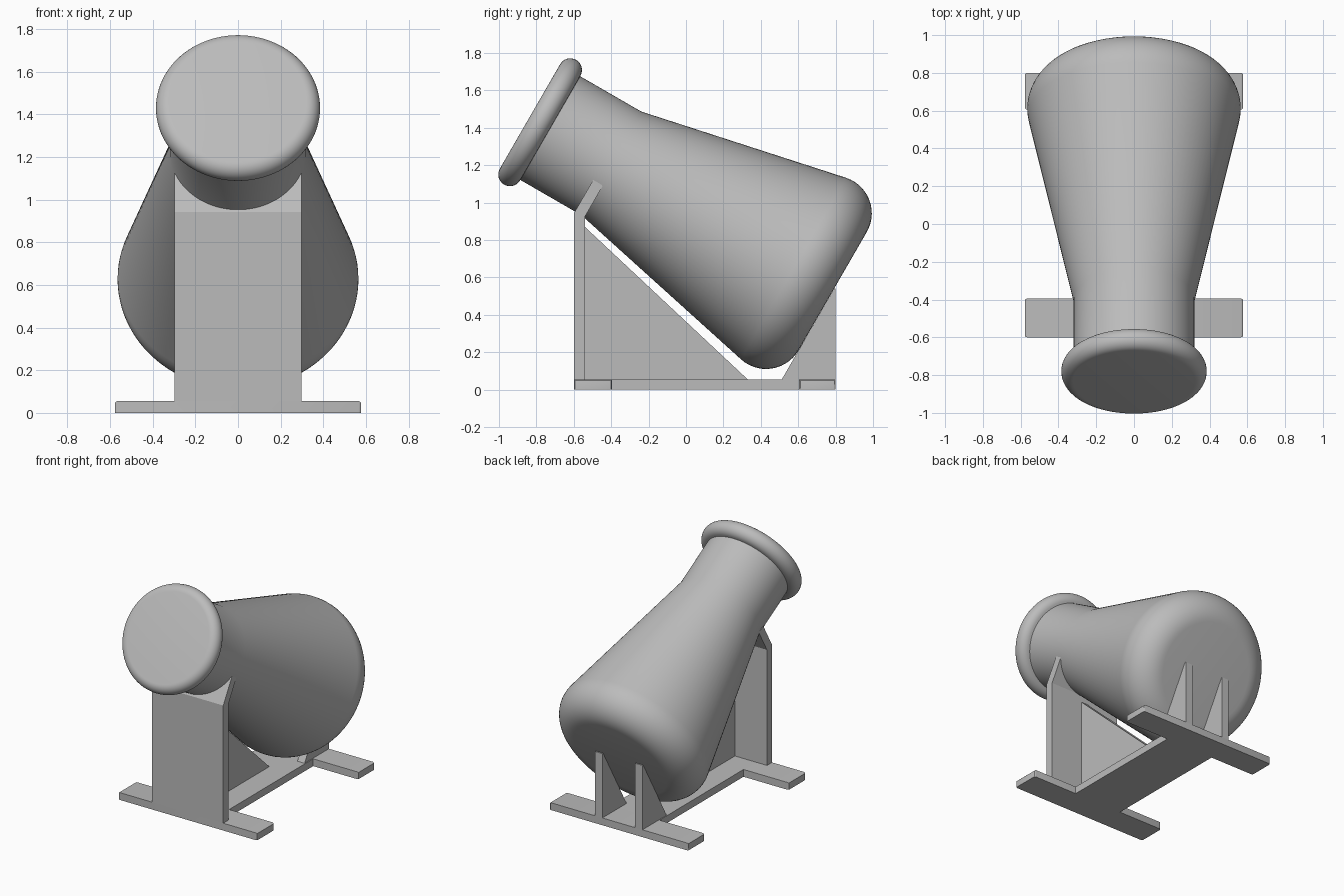
import bpy
import bmesh
from math import sin, cos, radians, tau
from mathutils import Vector

if "Cube" in bpy.data.objects:
    bpy.data.objects.remove(bpy.data.objects["Cube"])

gray = bpy.data.materials.new("matte gray")
gray.use_nodes = True
gray.diffuse_color = (0.5, 0.5, 0.5, 1)
gray.node_tree.nodes["Principled BSDF"].inputs["Base Color"].default_value = (0.5, 0.5, 0.5, 1)

# Tilted axis of the vessel: origin at the centre of the rim
CENTRE = Vector((0, -0.78, 1.43))
AXIS = Vector((0, cos(radians(30)), -sin(radians(30))))
UP = Vector((0, sin(radians(30)), cos(radians(30))))


def on_axis(t, r):
    """Point at distance t along the vessel axis and r away from it."""
    return CENTRE + AXIS * t + UP * r


def finish(name, bm, smooth=False):
    bmesh.ops.recalc_face_normals(bm, faces=bm.faces)
    mesh = bpy.data.meshes.new(name)
    bm.to_mesh(mesh)
    bm.free()
    mesh.materials.append(gray)
    obj = bpy.data.objects.new(name, mesh)
    bpy.context.collection.objects.link(obj)
    if smooth:
        bpy.ops.object.select_all(action='DESELECT')
        obj.select_set(True)
        bpy.context.view_layer.objects.active = obj
        bpy.ops.object.shade_smooth_by_angle(angle=radians(30))
    return obj


def plate(name, outline, x0, x1):
    """Extrude a (y, z) outline from x0 to x1."""
    bm = bmesh.new()
    face = bm.faces.new([bm.verts.new((x0, y, z)) for y, z in outline])
    ext = bmesh.ops.extrude_face_region(bm, geom=[face])
    moved = [v for v in ext["geom"] if isinstance(v, bmesh.types.BMVert)]
    bmesh.ops.translate(bm, verts=moved, vec=(x1 - x0, 0, 0))
    return bm


def bar(y0, y1, z0, z1):
    return [(y0, z0), (y1, z0), (y1, z1), (y0, z1)]


def arc(t, r, radius, start, end, steps):
    """Arc in the (t, r) plane; 0 degrees points along the axis."""
    angles = [radians(start + (end - start) * i / steps) for i in range(steps + 1)]
    return [(t + radius * cos(a), r + radius * sin(a)) for a in angles]


# Vessel: rounded rim, straight neck, flared body, filleted base
profile = [(-0.0625, 0)]
profile += arc(0, 0.3225, 0.0625, 180, 0, 16)
profile += [(0.063, 0.32), (0.44, 0.32)]
profile += arc(1.606, 0.365, 0.2, 101.8, 0, 14)
profile += [(1.806, 0)]
bm = bmesh.new()
verts = [bm.verts.new(on_axis(t, r)) for t, r in profile]
edges = [bm.edges.new(pair) for pair in zip(verts, verts[1:])]
bmesh.ops.spin(bm, geom=verts + edges, cent=CENTRE, axis=AXIS, angle=tau,
               steps=96, use_duplicate=False)
bmesh.ops.remove_doubles(bm, verts=bm.verts, dist=0.0005)
finish("flared_vessel", bm, smooth=True)

# Base: two crossbars with softened ends, joined by a plank
BASE = 0.055
for name, y0, y1 in (("front_crossbar", -0.6, -0.395), ("back_crossbar", 0.605, 0.8)):
    bm = plate(name, bar(y0, y1, 0, BASE), -0.578, 0.578)
    ends = [e for e in bm.edges
            if e.verts[0].co.x == e.verts[1].co.x
            and max(v.co.z for v in e.verts) > 0.01]
    bmesh.ops.bevel(bm, geom=ends, offset=0.012, segments=3, affect='EDGES', profile=0.5)
    finish(name, bm, smooth=True)
finish("base_plank", plate("base_plank", bar(-0.395, 0.605, 0, BASE), -0.203, 0.203))

# Front support: upright panel bent to meet the neck at a right angle
tips = [on_axis(t, -0.125) for t in (0.4, 0.46)]
panel = [(-0.6, BASE), (-0.6, 0.942), (tips[0].y, tips[0].z),
         (tips[1].y, tips[1].z), (-0.54, 0.926), (-0.54, BASE)]
finish("front_panel", plate("front_panel", panel, -0.297, 0.297))

# Triangular brace behind the panel
brace = [(-0.54, BASE), (0.33, BASE), (-0.54, 0.87)]
finish("front_brace", plate("front_brace", brace, -0.03, 0.03))

# Pair of rear fins whose sloped edges rest against the vessel base
fin = [(0.512, BASE), (0.8, BASE), (0.8, 0.54), (0.792, 0.54)]
for side, x0, x1 in (("left", 0.137, 0.197), ("right", -0.197, -0.137)):
    finish(side + "_rear_fin", plate("fin", fin, x0, x1))
